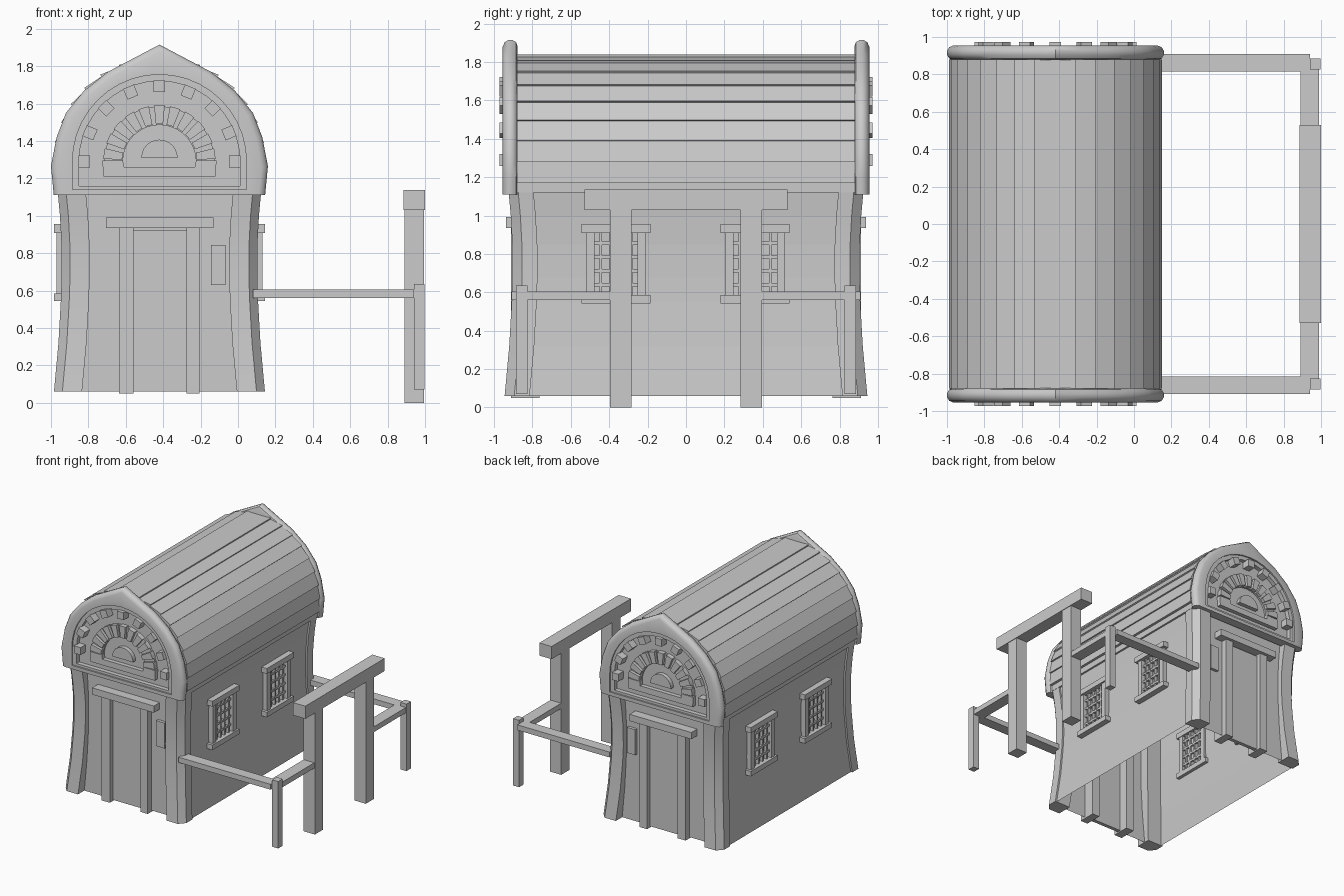
import bpy, bmesh
from math import sin, cos, pi, radians

if "Cube" in bpy.data.objects:
    bpy.data.objects.remove(bpy.data.objects["Cube"])

CX = -0.42            # centre line of the hut
ZC = 1.29             # centre height of the gable arch


def loft(name, rings, caps=True, smooth=False):
    """Skin a list of equal-length closed 3D rings."""
    bm = bmesh.new()
    vs = [[bm.verts.new(p) for p in r] for r in rings]
    n = len(rings[0])
    for a, b in zip(vs, vs[1:]):
        for i in range(n):
            j = (i + 1) % n
            bm.faces.new((a[i], a[j], b[j], b[i]))
    if caps:
        bm.faces.new(vs[0])
        bm.faces.new(vs[-1])
    bmesh.ops.recalc_face_normals(bm, faces=bm.faces)
    me = bpy.data.meshes.new(name)
    bm.to_mesh(me)
    bm.free()
    ob = bpy.data.objects.new(name, me)
    bpy.context.collection.objects.link(ob)
    if smooth:
        bpy.ops.object.select_all(action='DESELECT')
        ob.select_set(True)
        bpy.context.view_layer.objects.active = ob
        bpy.ops.object.shade_smooth_by_angle(angle=radians(40))
    return ob


def profile(name, sections, smooth=False):
    """Sections are (list of hut-local (x, z), y)."""
    return loft(name, [[(CX + x, y, z) for x, z in pts] for pts, y in sections], smooth=smooth)


def slab(name, pts, y0, y1):
    return profile(name, [(pts, y0), (pts, y1)])


def box(name, x0, x1, y0, y1, z0, z1):
    return loft(name, [[(x0, y0, z), (x1, y0, z), (x1, y1, z), (x0, y1, z)] for z in (z0, z1)])


def hut_box(name, x0, x1, y0, y1, z0, z1):
    return box(name, CX + x0, CX + x1, y0, y1, z0, z1)


def arc(r, a0, a1, n, zc=ZC):
    return [(r * cos(a0 + (a1 - a0) * i / n), zc + r * sin(a0 + (a1 - a0) * i / n))
            for i in range(n + 1)]


def sector(r0, r1, a0, a1, n):
    return arc(r1, a0, a1, n) + arc(r0, a1, a0, n)


# Curved walls, open underneath
bow = [(.06, 0), (.32, -.024), (.55, -.037), (.68, -.041), (.85, -.04), (1.0, -.032), (1.13, -.02)]
loft("walls", [[(CX - .55 - o, -.86, z), (CX + .55 + o, -.86, z),
                (CX + .55 + o, .86, z), (CX - .55 - o, .86, z)]
               for z, o in bow + [(1.18, -.02)]], caps=False)

# Chamfered corner pillars following the bow
corner = [(.15, 0), (.045, 0), (0, .05), (0, .13), (.15, .13)]
for sx in (-1, 1):
    for sy in (-1, 1):
        loft("corner_pillar", [[(CX + sx * (.564 + o - dx), sy * (.945 + o - dy), z)
                                for dx, dy in corner] for z, o in bow], smooth=True)

# Barrel roof of overlapping planks, with eaves
step = radians(11.25)
for s in (-1, 1):
    for i in range(8):
        a, b = i * step, (i + 1) * step
        pts = [(.57, a), (.558, b), (.535, b), (.535, a)]
        slab("roof_plank", [(s * r * cos(t), 1.28 + r * sin(t)) for r, t in pts], -.88, .88)
    slab("eave_plank", [(s * .567, 1.17), (s * .558, 1.28), (s * .53, 1.28), (s * .53, 1.17)], -.88, .88)
    slab("eave_beam", [(s * .545, 1.12), (s * .545, 1.18), (s * .51, 1.18), (s * .51, 1.12)], -.88, .88)

# Gable outline and matching arch
half = [(.565, 1.11), (.58, 1.265), (.55, 1.42), (.50, 1.55), (.404, 1.668), (.275, 1.77), (0, 1.915)]
full = half + [(-x, z) for x, z in reversed(half[:-1])]
outline = []
for p, q in zip(full, full[1:]):
    outline += [p, ((p[0] + q[0]) / 2, (p[1] + q[1]) / 2)]
outline.append(full[-1])


def inset(d):
    return [(x * (1 - d / .58), 1.11 + (z - 1.11) * (1 - d / .8)) for x, z in outline]


def arch(r, zb):
    return [(r, zb), (r, (zb + ZC) / 2)] + arc(r, 0, pi, 20) + [(-r, (zb + ZC) / 2), (-r, zb)]


for s in (-1, 1):
    # Gable plate: rounded rim and stepped arched recess
    profile("gable", [(inset(d), s * y) for d, y in
                      ((.035, .877), (.012, .885), (0, .905), (0, .925), (.012, .945), (.035, .955))]
            + [(arch(.465, 1.14), s * .955), (arch(.465, 1.14), s * .942),
               (arch(.43, 1.16), s * .942), (arch(.43, 1.16), s * .905)], smooth=True)
    # Dentil blocks
    for i in range(9):
        a = i * pi / 8
        c, d = cos(a), sin(a)
        slab("gable_block", [(.402 * c + u * c - v * d, ZC + .402 * d + u * d + v * c)
                             for u, v in ((-.031, -.031), (.031, -.031), (.031, .031), (-.031, .031))],
             s * .90, s * .972)
    # Fan ornament: ring, raised wedges, sill and centre half disc
    slab("fan_ring", sector(.195, .295, 0, pi, 24), s * .90, s * .92)
    for i in range(11):
        a = (i + .5) * pi / 11
        slab("fan_wedge", sector(.20, .30, a - .095, a + .095, 2), s * .90, s * .945)
    slab("fan_sill", [(-.30, 1.21), (.30, 1.21), (.305, 1.295), (.195, 1.295), (.19, 1.26),
                      (-.19, 1.26), (-.195, 1.295), (-.305, 1.295)], s * .90, s * .94)
    slab("fan_centre", arc(.097, 0, pi, 12, 1.31), s * .90, s * .94)
    # Doorway
    for x0, x1 in ((-.215, -.14), (.145, .215)):
        hut_box("door_post", x0, x1, s * .763, s * .912, .05, .935)
    hut_box("door_lintel", -.287, .29, s * .80, s * .938, .935, .992)
    hut_box("door", -.14, .145, s * .84, s * .872, .06, .925)
    hut_box("door_plaque", .275, .353, s * .85, s * .885, .63, .845)

# Latticed windows on both long sides
for sx in (-1, 1):
    for yc in (-.365, .36):
        for z0, z1 in ((.543, .585), (.909, .955)):
            hut_box("window_rail", sx * .485, sx * .564, yc - .18, yc + .18, z0, z1)
        for t in (-1, 1):
            hut_box("window_jamb", sx * .49, sx * .55, yc + t * .113, yc + t * .156, .585, .909)
        for i in range(4):
            y = yc - .0795 + i * .053
            hut_box("lattice_upright", sx * .495, sx * .535, y - .007, y + .007, .585, .909)
        for i in range(4):
            z = .64 + i * .072
            hut_box("lattice_bar", sx * .495, sx * .532, yc - .115, yc + .115, z - .009, z + .009)

# Side yard fence and gate
for s in (-1, 1):
    box("fence_rail", .08, .94, s * .815, s * .908, .56, .605)
    box("fence_post", .94, .996, s * .826, s * .886, .07, .635)
    box("side_rail", .89, .99, s * .38, s * .826, .56, .605)
    box("gate_post", .89, .995, s * .285, s * .395, 0, 1.035)
box("gate_beam", .885, 1.0, -.53, .53, 1.03, 1.137)
